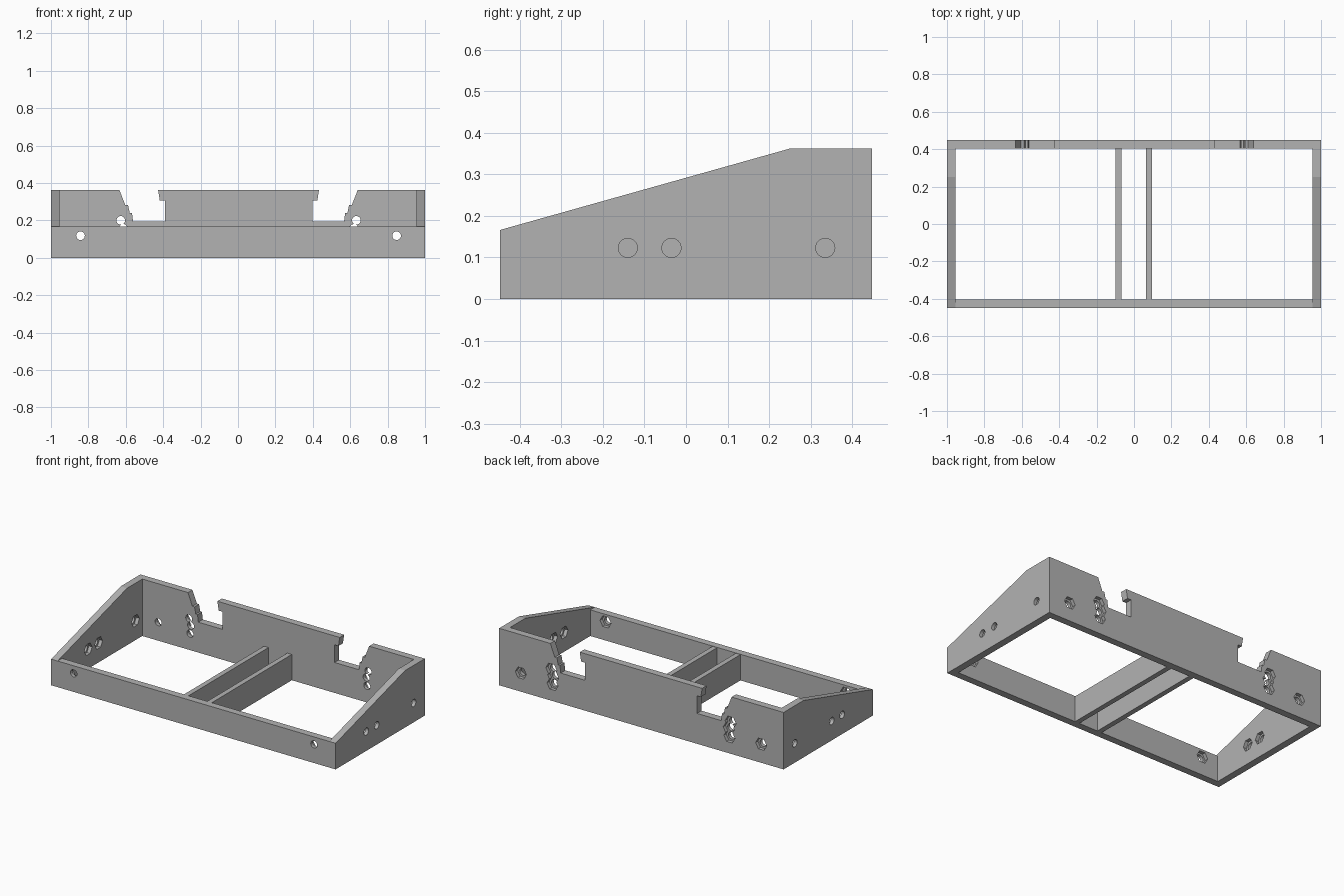
import bpy, bmesh, math
from mathutils import Vector

cube = bpy.data.objects.get("Cube")
if cube:
    bpy.data.objects.remove(cube, do_unlink=True)

grey = bpy.data.materials.new("plain_grey")
grey.use_nodes = True
grey.diffuse_color = (0.45, 0.45, 0.45, 1)
grey.node_tree.nodes["Principled BSDF"].inputs["Base Color"].default_value = grey.diffuse_color

HALF_Y, WALL = 0.448, 0.045
FRONT_Z, BACK_Z = 0.166, 0.362
IN_X, IN_Y = 1 - WALL, HALF_Y - WALL


def prism(name, points, axis, lo, hi):
    """Extrude a profile (the two other axes, in order) from lo to hi along axis."""
    bm = bmesh.new()

    def place(p, d):
        co = list(p)
        co.insert(axis, d)
        return co

    face = bm.faces.new([bm.verts.new(place(p, lo)) for p in points])
    grown = bmesh.ops.extrude_face_region(bm, geom=[face])["geom"]
    shift = Vector((0, 0, 0))
    shift[axis] = hi - lo
    bmesh.ops.translate(bm, vec=shift, verts=[v for v in grown if isinstance(v, bmesh.types.BMVert)])
    bmesh.ops.recalc_face_normals(bm, faces=bm.faces)
    mesh = bpy.data.meshes.new(name)
    bm.to_mesh(mesh)
    bm.free()
    mesh.materials.append(grey)
    obj = bpy.data.objects.new(name, mesh)
    bpy.context.collection.objects.link(obj)
    return obj


def cut(target, cutter):
    """Subtract the cutter and remove it."""
    mod = target.modifiers.new("cut", "BOOLEAN")
    mod.operation, mod.solver, mod.object = "DIFFERENCE", "EXACT", cutter
    bpy.context.view_layer.objects.active = target
    bpy.ops.object.modifier_apply(modifier=mod.name)
    bpy.data.objects.remove(cutter, do_unlink=True)


def ring(centre, radius, sides):
    return [(centre[0] + radius * math.cos(math.tau * i / sides),
             centre[1] + radius * math.sin(math.tau * i / sides)) for i in range(sides)]


def bolt_hole(target, axis, centre, inner, outer):
    """Round hole through a wall, with a hexagonal nut pocket on the outer coordinate's side."""
    way = math.copysign(0.02, outer - inner)
    middle = (inner + outer) / 2
    cut(target, prism("hole", ring(centre, 0.023, 24), axis, inner - way, outer + way))
    cut(target, prism("pocket", ring(centre, 0.039, 6), axis, middle, outer + way))


# Sloped frame, hollowed out, with the front wall levelled
frame = prism("frame", [(-HALF_Y, 0), (HALF_Y, 0), (HALF_Y, BACK_Z), (0.25, BACK_Z),
                        (-HALF_Y, FRONT_Z)], 0, -1, 1)
cut(frame, prism("hollow", [(-IN_Y, -0.1), (IN_Y, -0.1), (IN_Y, 0.5), (-0.5, 0.5),
                            (-0.5, FRONT_Z), (-IN_Y, FRONT_Z)], 0, -IN_X, IN_X))

# Stepped notches in the back wall
notch = [(0.64, 0.37), (0.637, BACK_Z), (0.606, 0.283), (0.591, 0.283), (0.582, 0.24),
         (0.57, 0.24), (0.564, 0.193), (0.394, 0.193), (0.394, 0.305), (0.421, 0.305),
         (0.43, BACK_Z), (0.431, 0.37)]
for side in (-1, 1):
    cut(frame, prism("notch", [(side * x + 0.003, z) for x, z in notch], 1, IN_Y - 0.02, HALF_Y + 0.02))

for side in (-1, 1):
    # Nut pockets outside the back wall, inside the front wall
    for x, z in ((0.845, 0.118), (0.63, 0.2), (0.617, 0.157), (0.622, 0.105)):
        bolt_hole(frame, 1, (side * x + 0.003, z), IN_Y, HALF_Y)
    bolt_hole(frame, 1, (side * 0.845 + 0.003, 0.118), -HALF_Y, -IN_Y)
    # Nut pockets inside the side walls
    for y in (-0.14, -0.035, 0.335):
        bolt_hole(frame, 0, (y, 0.123), side, side * IN_X)

# Two cross ribs
for name, lo, hi in (("right_rib", -0.1, -0.068), ("left_rib", 0.064, 0.096)):
    prism(name, [(-IN_Y, 0), (IN_Y, 0), (IN_Y, FRONT_Z - 0.002), (-IN_Y, FRONT_Z - 0.002)], 0, lo, hi)
